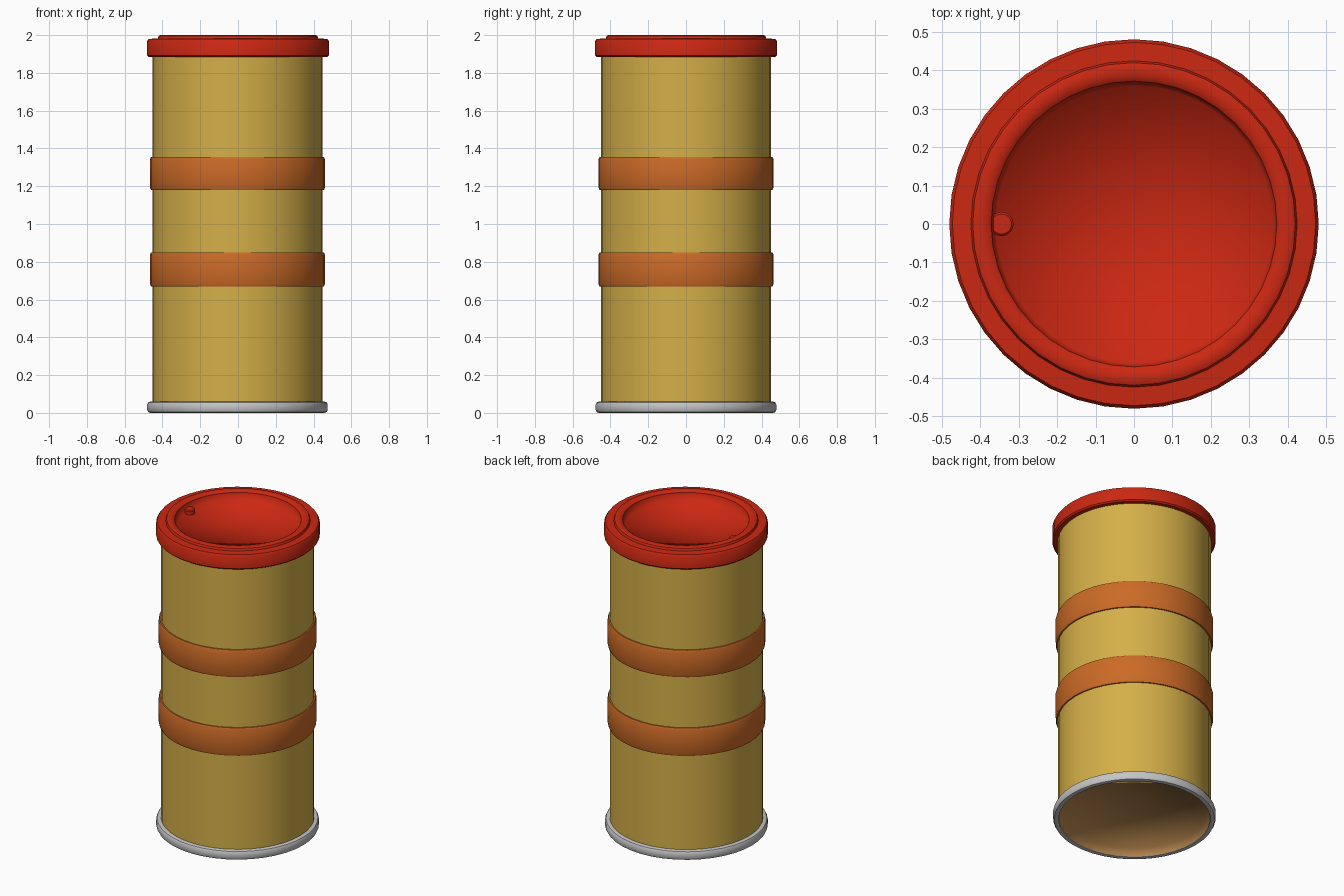
import bpy, bmesh, math

if "Cube" in bpy.data.objects:
    bpy.data.objects.remove(bpy.data.objects["Cube"])

SIDES = 40


def material(name, rgb):
    m = bpy.data.materials.new(name)
    m.diffuse_color = (*rgb, 1)
    m.use_nodes = True
    m.node_tree.nodes["Principled BSDF"].inputs["Base Color"].default_value = m.diffuse_color
    return m


GOLD = material("gold", (0.66, 0.43, 0.065))
ORANGE = material("orange", (0.60, 0.145, 0.02))
RED = material("red", (0.60, 0.021, 0.006))
GREY = material("grey", (0.56, 0.56, 0.56))
TAN = material("tan", (0.47, 0.24, 0.075))


def lathe(name, profile, mat, x=0.0, closed=False, angle=40):
    """Spin (radius, z) points round z; radius 0 becomes a single pole."""
    bm = bmesh.new()
    rings = []
    for r, z in profile:
        if r == 0:
            rings.append([bm.verts.new((0, 0, z))] * SIDES)
        else:
            rings.append([bm.verts.new((r * math.cos(math.tau * i / SIDES),
                                        r * math.sin(math.tau * i / SIDES), z))
                          for i in range(SIDES)])
    pairs = list(zip(rings, rings[1:]))
    if closed:
        pairs.append((rings[-1], rings[0]))
    for a, b in pairs:
        for i in range(SIDES):
            j = (i + 1) % SIDES
            quad = [a[i], a[j], b[j], b[i]]
            bm.faces.new(list(dict.fromkeys(quad)))
    if closed:
        bmesh.ops.recalc_face_normals(bm, faces=bm.faces[:])
    me = bpy.data.meshes.new(name)
    bm.to_mesh(me)
    bm.free()
    me.materials.append(mat)
    ob = bpy.data.objects.new(name, me)
    ob.location.x = x
    bpy.context.collection.objects.link(ob)
    bpy.ops.object.select_all(action='DESELECT')
    ob.select_set(True)
    bpy.context.view_layer.objects.active = ob
    bpy.ops.object.shade_smooth_by_angle(angle=math.radians(angle))
    return ob


# Can wall
lathe("can_body", [(0.45, 0.03), (0.45, 1.9)], GOLD, -0.003)

# Two raised bands with rounded edges
for name, z0, z1 in (("lower_band", 0.67, 0.85), ("upper_band", 1.18, 1.355)):
    lathe(name, [(0.445, z0), (0.458, z0), (0.463, z0 + 0.012),
                 (0.463, z1 - 0.012), (0.458, z1), (0.445, z1)],
          ORANGE, -0.003, closed=True)

# Grey foot ring
lathe("base_ring", [(0.445, 0.004), (0.46, 0.0), (0.472, 0.004), (0.478, 0.015),
                    (0.478, 0.045), (0.472, 0.056), (0.46, 0.06), (0.445, 0.06)],
      GREY, -0.003, closed=True)

# Recessed underside
lathe("can_underside", [(0, 0.06), (0.43, 0.055), (0.446, 0.004)], TAN, -0.003, angle=100)

# Lid: outer collar, step and raised inner lip
lathe("lid_rim", [(0.445, 1.885), (0.473, 1.885), (0.481, 1.893), (0.481, 1.968),
                  (0.473, 1.98), (0.425, 1.982), (0.42, 1.996), (0.412, 2.0),
                  (0.385, 2.0), (0.372, 1.99)], RED)

# Sunken lid panel, shaded smoothly into its wall
lathe("lid_panel", [(0.372, 1.99), (0.36, 1.94), (0, 1.93)], RED, angle=100)

# Small round stud at the left edge of the panel
lathe("lid_stud", [(0.031, 1.93), (0.031, 1.962), (0.026, 1.967), (0, 1.967)], RED, -0.345)
